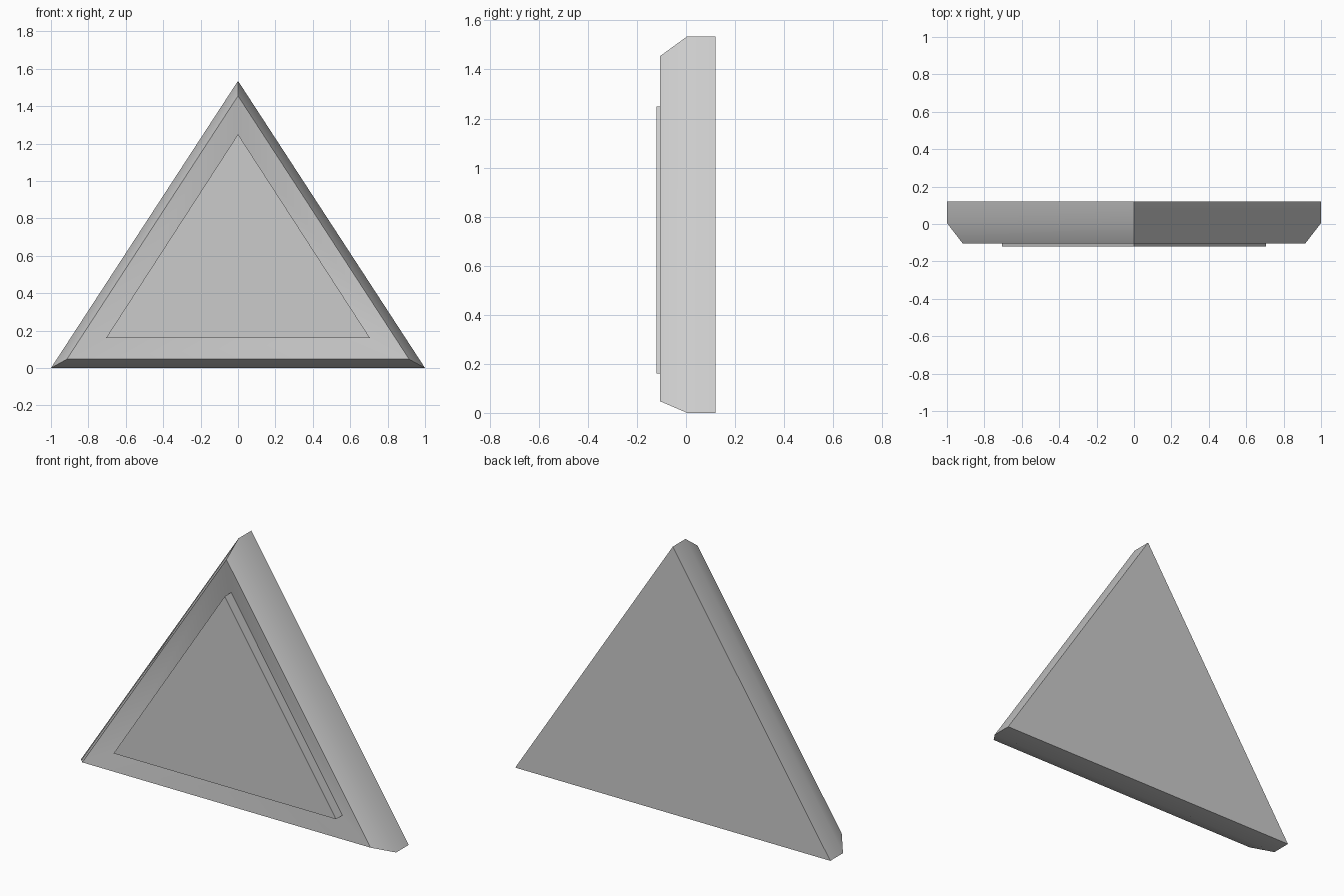
import bpy, bmesh, math

if "Cube" in bpy.data.objects:
    bpy.data.objects.remove(bpy.data.objects["Cube"])

# Triangular loops from back to front: half width, base z, apex z, y
loops = [
    (1.0, 0.0, 1.535, 0.12),        # back face
    (1.0, 0.0, 1.535, 0.005),       # start of the front chamfer
    (0.915, 0.047, 1.455, -0.105),  # rim
    (0.706, 0.16, 1.25, -0.062),    # bottom of the sloping recess
    (0.706, 0.16, 1.25, -0.12),     # raised centre panel
]

bm = bmesh.new()
rings = [[bm.verts.new(p) for p in ((-w, y, z0), (w, y, z0), (0, y, z1))]
         for w, z0, z1, y in loops]
for a, b in zip(rings, rings[1:]):
    for i in range(3):
        j = (i + 1) % 3
        bm.faces.new((a[i], a[j], b[j], b[i]))
bm.faces.new(rings[0])
bm.faces.new(rings[-1])
bmesh.ops.recalc_face_normals(bm, faces=bm.faces[:])

mesh = bpy.data.meshes.new("triangle_plaque")
bm.to_mesh(mesh)
bm.free()
plaque = bpy.data.objects.new("triangle_plaque", mesh)
bpy.context.collection.objects.link(plaque)

# Soften the shallow chamfer and recess, keep outer edges sharp
bpy.context.view_layer.objects.active = plaque
plaque.select_set(True)
bpy.ops.object.shade_smooth_by_angle(angle=math.radians(42))
